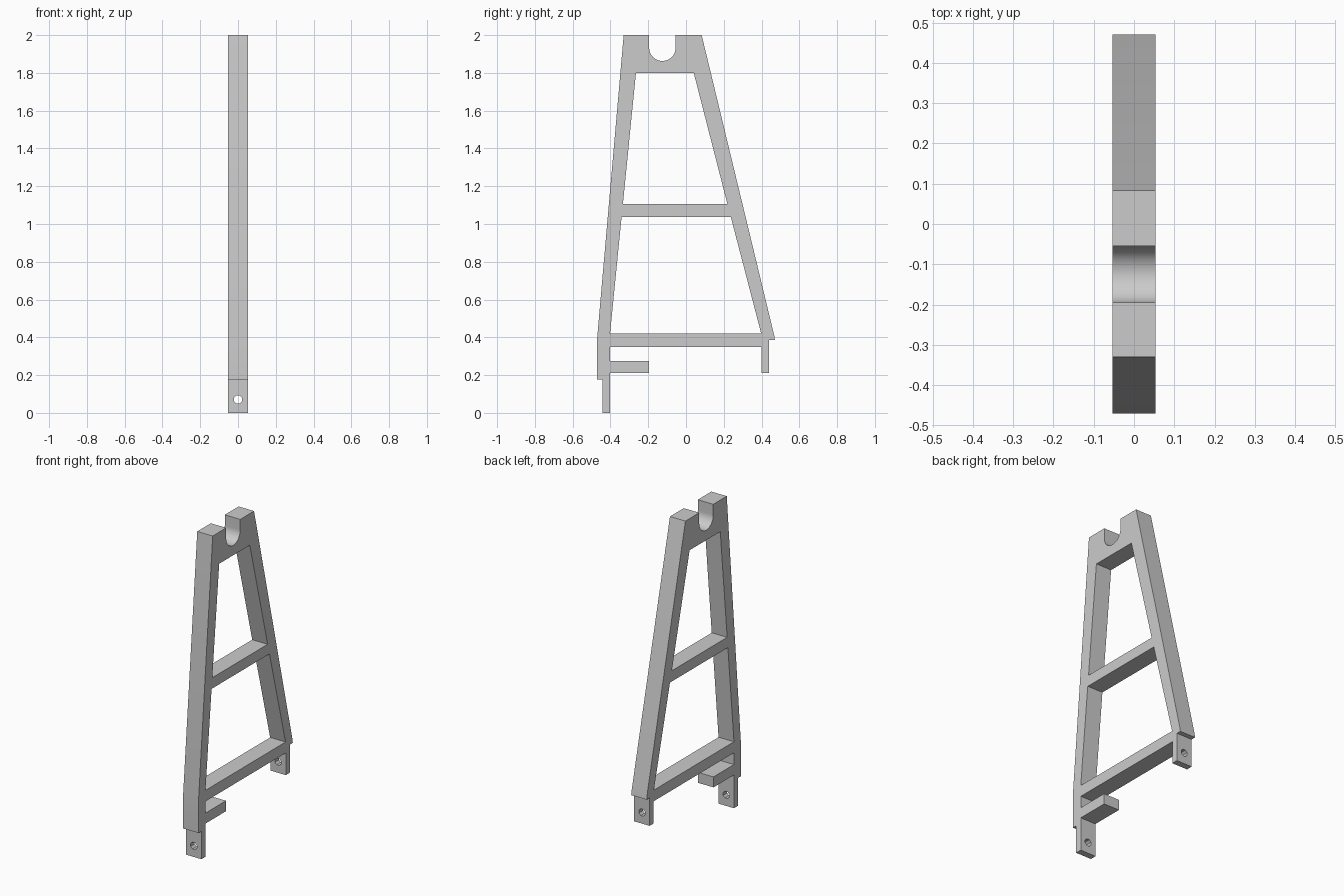
import bpy, bmesh, math
from mathutils import Matrix

if "Cube" in bpy.data.objects:
    bpy.data.objects.remove(bpy.data.objects["Cube"], do_unlink=True)

HALF = 0.054  # half thickness of the frame along x

grey = bpy.data.materials.new("Plain grey")
grey.use_nodes = True
grey.diffuse_color = (0.6, 0.6, 0.6, 1)
grey.node_tree.nodes["Principled BSDF"].inputs["Base Color"].default_value = (0.6, 0.6, 0.6, 1)


def finish(name, bm):
    bmesh.ops.recalc_face_normals(bm, faces=bm.faces)
    mesh = bpy.data.meshes.new(name)
    bm.to_mesh(mesh)
    bm.free()
    mesh.materials.append(grey)
    obj = bpy.data.objects.new(name, mesh)
    bpy.context.collection.objects.link(obj)
    return obj


def slab(name, profile, half):
    """Extrude a side profile of (y, z) points along x."""
    bm = bmesh.new()
    face = bm.faces.new([bm.verts.new((-half, y, z)) for y, z in profile])
    side = bmesh.ops.extrude_face_region(bm, geom=[face])["geom"]
    bmesh.ops.translate(bm, vec=(2 * half, 0, 0),
                        verts=[v for v in side if isinstance(v, bmesh.types.BMVert)])
    return finish(name, bm)


def bolt_cutter(name, y, z):
    """Short eight-sided rod along y."""
    bm = bmesh.new()
    bmesh.ops.create_cone(bm, cap_ends=True, segments=8, radius1=0.023, radius2=0.023, depth=0.1,
                          matrix=Matrix.Translation((0, y, z)) @ Matrix.Rotation(math.pi / 2, 4, "X")
                          @ Matrix.Rotation(math.pi / 8, 4, "Z"))
    return finish(name, bm)


# Round-bottomed notch in the head
STEPS = 24
notch = [(-0.125 + 0.07 * math.cos(a), 1.933 + 0.07 * math.sin(a))
         for a in (-math.pi * i / STEPS for i in range(STEPS + 1))]

# Outer outline: front foot, lower stub, back foot, sloping legs, head
outline = [(-0.442, 0), (-0.402, 0), (-0.402, 0.21), (-0.197, 0.21), (-0.197, 0.276),
           (-0.402, 0.276), (-0.402, 0.35), (0.40, 0.35), (0.40, 0.21), (0.44, 0.21),
           (0.44, 0.387), (0.47, 0.387), (0.467, 0.41), (0.083, 2), (-0.055, 2)]
outline += notch
outline += [(-0.195, 2), (-0.33, 2), (-0.47, 0.40), (-0.47, 0.176), (-0.442, 0.176)]
frame = slab("side_frame", outline, HALF)

# Openings between the crossbars and bolt holes in the feet
cutters = [
    slab("upper_opening", [(-0.265, 1.80), (0.041, 1.80), (0.219, 1.106), (-0.334, 1.106)], 0.1),
    slab("lower_opening", [(-0.341, 1.038), (0.237, 1.038), (0.398, 0.42), (-0.402, 0.42)], 0.1),
    bolt_cutter("front_bolt_hole", -0.42, 0.07),
    bolt_cutter("back_bolt_hole", 0.42, 0.28),
]
bpy.context.view_layer.objects.active = frame
for cutter in cutters:
    mod = frame.modifiers.new(cutter.name, "BOOLEAN")
    mod.operation = "DIFFERENCE"
    mod.solver = "EXACT"
    mod.object = cutter
    bpy.ops.object.modifier_apply(modifier=mod.name)
    bpy.data.objects.remove(cutter, do_unlink=True)

# Smooth the notch, keep every corner sharp
bpy.ops.object.select_all(action="DESELECT")
frame.select_set(True)
bpy.ops.object.shade_smooth_by_angle(angle=math.radians(20))
